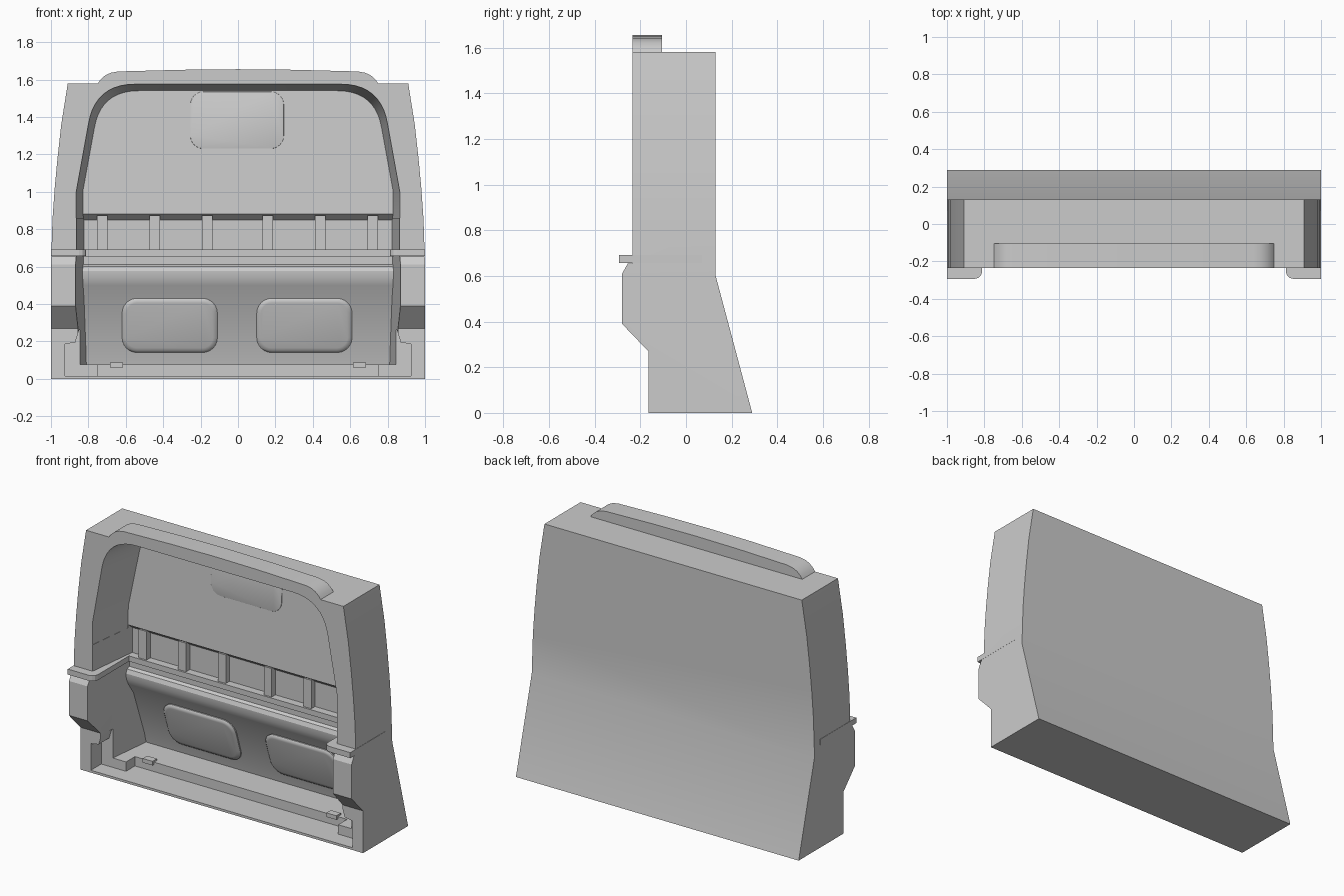
import bpy, bmesh, math

if "Cube" in bpy.data.objects:
    bpy.data.objects.remove(bpy.data.objects["Cube"])


def loft(name, rings):
    """Closed solid through a list of equal-length vertex rings."""
    bm = bmesh.new()
    rows = [[bm.verts.new(p) for p in r] for r in rings]
    n = len(rows[0])
    for a, b in zip(rows, rows[1:]):
        for i in range(n):
            j = (i + 1) % n
            bm.faces.new((a[i], a[j], b[j], b[i]))
    bm.faces.new(rows[0])
    bm.faces.new(rows[-1][::-1])
    bmesh.ops.recalc_face_normals(bm, faces=bm.faces)
    me = bpy.data.meshes.new(name)
    bm.to_mesh(me)
    bm.free()
    ob = bpy.data.objects.new(name, me)
    bpy.context.collection.objects.link(ob)
    return ob


def activate(ob):
    bpy.ops.object.select_all(action='DESELECT')
    ob.select_set(True)
    bpy.context.view_layer.objects.active = ob


def smooth(ob, angle=30):
    activate(ob)
    bpy.ops.object.shade_smooth_by_angle(angle=math.radians(angle))


def boolean(ob, cutter, op='DIFFERENCE'):
    m = ob.modifiers.new("cut", 'BOOLEAN')
    m.operation, m.object, m.solver = op, cutter, 'EXACT'
    activate(ob)
    bpy.ops.object.modifier_apply(modifier=m.name)
    bpy.data.objects.remove(cutter)


def mirrored(half):
    """Right-hand outline (x, z) plus its mirror image."""
    return half + [(-x, z) for x, z in reversed(half) if x > 0]


def front_prism(name, half, y0, y1):
    pts = mirrored(half)
    return loft(name, [[(x, y, z) for x, z in pts] for y in (y0, y1)])


def box(name, x0, x1, y0, y1, z0, z1):
    return loft(name, [[(x0, y0, z), (x1, y0, z), (x1, y1, z), (x0, y1, z)] for z in (z0, z1)])


def rounded_rect(x0, x1, z0, z1, r, n=6):
    pts = []
    for k, (cx, cz) in enumerate([(x1 - r, z1 - r), (x0 + r, z1 - r), (x0 + r, z0 + r), (x1 - r, z0 + r)]):
        for i in range(n + 1):
            a = math.pi / 2 * (k + i / n)
            pts.append((cx + r * math.cos(a), cz + r * math.sin(a)))
    return pts


def pad(name, x0, x1, z0, z1, r, wall, h, edge):
    """Raised rounded panel on a sloped wall y = wall(z)."""
    rings = []
    for inset, lift in [(0, -0.005), (0, h * 0.4), (edge * 0.4, h * 0.85), (edge, h)]:
        ring = rounded_rect(x0 + inset, x1 - inset, z0 + inset, z1 - inset, r - inset)
        rings.append([(x, wall(z) - lift, z) for x, z in ring])
    smooth(loft(name, rings), 40)


# Outer shell: side profile limited by the curved front silhouette
side = [(-.165, 0), (.29, 0), (.13, .6), (.13, 1.58), (-.235, 1.58), (-.235, .655),
        (-.255, .655), (-.28, .61), (-.28, .39), (-.165, .27)]
body = loft("cab_shell", [[(x, y, z) for y, z in side] for x in (-1.1, 1.1)])
outline = [(1, -.1), (1, .6), (.992, .85), (.98, 1.02), (.965, 1.18), (.945, 1.36), (.91, 1.58), (.89, 1.7)]
boolean(body, front_prism("silhouette", outline, -.5, .5), 'INTERSECT')


# Upper opening: tapered rounded arch
def arch(base, p0, c, p2, bottom):
    pts = [(base, bottom), (base, 1.0)]
    for i in range(11):
        t = i / 10
        pts.append(tuple((1 - t) ** 2 * a + 2 * t * (1 - t) * b + t * t * d for a, b, d in zip(p0, c, p2)))
    return mirrored(pts)


def upper_wall(z):
    return .072 + .05 * (z - .88)


mouth = arch(.865, (.80, 1.36), (.765, 1.575), (.55, 1.575), .86)
rear = arch(.83, (.768, 1.34), (.735, 1.54), (.53, 1.54), .86)
boolean(body, loft("upper_cutter", [[(x, -.4, z) for x, z in mouth],
                                    [(x, -.235, z) for x, z in mouth],
                                    [(x, upper_wall(z), z) for x, z in rear]]))

# Lower interior: floor, bulged panel, shelf and ribbed recess
inner = [(-.4, .075), (.23, .075), (.215, .14), (.12, .43), (.075, .5), (.058, .54), (.055, .575),
         (.065, .6), (.085, .61), (.085, .655), (.06, .655), (.06, .69), (.11, .69), (.11, .85),
         (.074, .88), (-.4, .88)]
boolean(body, loft("lower_cutter", [[(s * (.829 + .113 * (.07 - y)), y, z) for y, z in inner]
                                    for s in (-1, 1)]))

# Sill opening at the front foot and the deeper floor well
foot = [(.925, .015), (.925, .185), (.87, .195), (.85, .26)]
boolean(body, front_prism("foot_cutter", foot, -.4, -.06))
boolean(body, box("well_cutter", -.75, .75, -.4, .03, .015, .2))
smooth(body, 25)

# Roof cap along the front edge
cap = [(.75, 1.578), (.735, 1.6), (.71, 1.622), (.68, 1.636), (.64, 1.643), (.3, 1.652), (0, 1.655)]
smooth(front_prism("roof_cap", cap, -.235, -.105))

# Belt rails on both sides
rail = [(.999, -.293), (.85, -.293), (.832, -.288), (.818, -.275), (.812, -.255), (.812, .07), (.999, .07)]
for s, label in ((-1, "left"), (1, "right")):
    loft("belt_rail_" + label, [[(s * x, y, z) for x, y in rail] for z in (.656, .691)])
    # Small floor clip
    box("floor_clip_" + label, s * .65 - .035, s * .65 + .035, .015, .06, .06, .086)

# Ribs under the upper wall
for i, x in enumerate((-.725, -.445, -.165, .16, .44, .72)):
    box("rib_%d" % (i + 1), x - .028, x + .028, .072, .115, .685, .872)


# Raised pads on the lower panel
def lower_wall(z):
    return .12 + (.43 - z) * .095 / .29


for i, x in enumerate((-.365, .355)):
    pad("lower_pad_%d" % (i + 1), x - .255, x + .255, .14, .43, .08, lower_wall, .02, .025)

# Shallow panel on the upper wall
pad("upper_panel", -.255, .245, 1.23, 1.535, .07, upper_wall, .003, .002)
